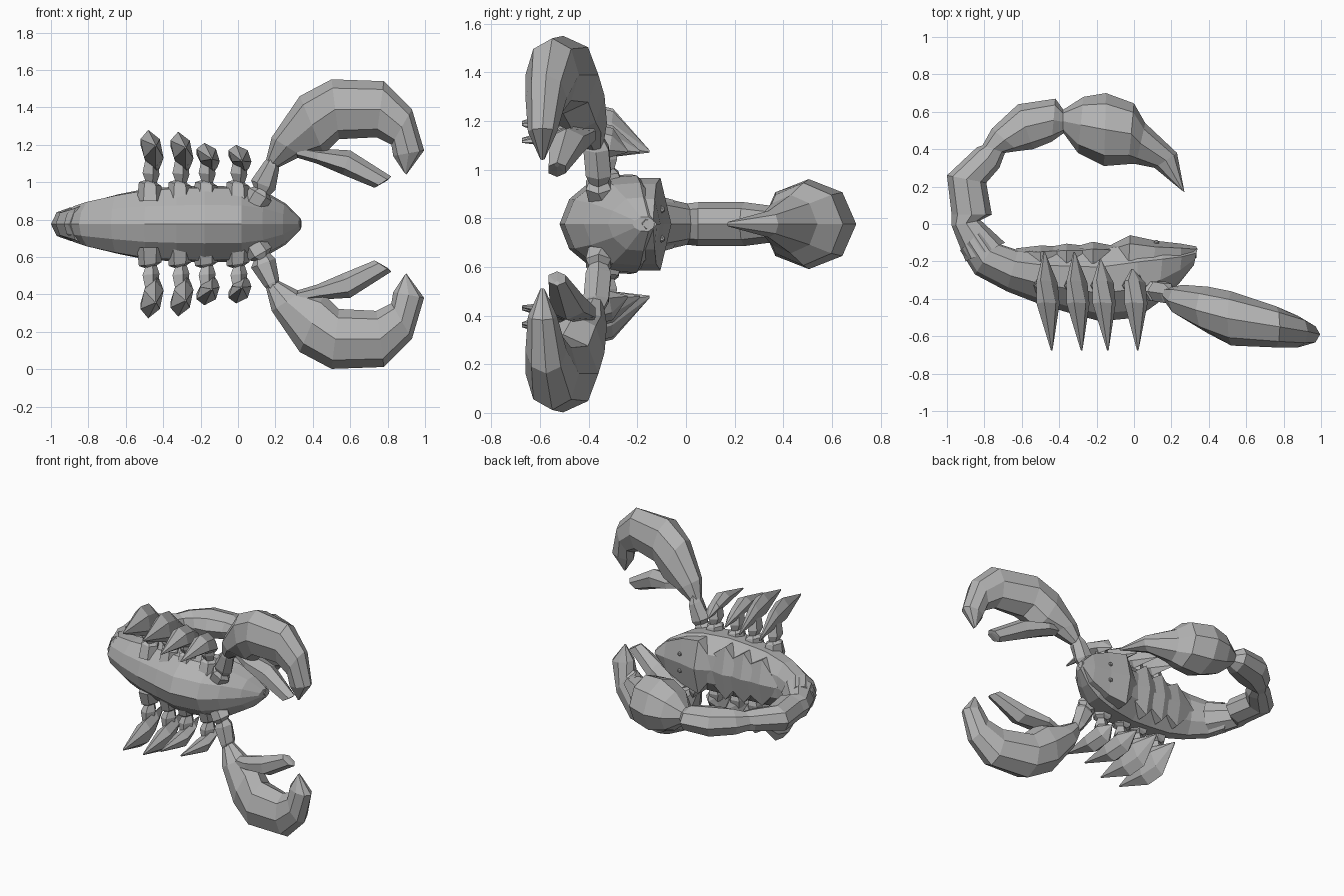
import bpy, bmesh, math
from mathutils import Vector

MID = 0.776                      # height of the animal's symmetry plane
shell = bpy.data.materials.new("grey shell")
shell.diffuse_color = (0.45, 0.45, 0.45, 1)


def finish(name, bm):
    bmesh.ops.remove_doubles(bm, verts=bm.verts, dist=0.0005)
    bmesh.ops.recalc_face_normals(bm, faces=bm.faces)
    me = bpy.data.meshes.new(name)
    bm.to_mesh(me)
    bm.free()
    me.materials.append(shell)
    ob = bpy.data.objects.new(name, me)
    bpy.context.collection.objects.link(ob)
    return ob


def loft(name, rings, side, sides=8, profile=None):
    """Skin rings given as (edge point, opposite edge point, half thickness along side)."""
    profile = profile or [(math.cos(2 * math.pi * i / sides), math.sin(2 * math.pi * i / sides))
                          for i in range(sides)]
    bm = bmesh.new()
    loops = []
    for p, q, h in rings:
        p, q = Vector(p), Vector(q)
        c, d = (p + q) / 2, (q - p) / 2
        loops.append([bm.verts.new(c + d * u + Vector(side) * h * v) for u, v in profile])
    n = len(profile)
    for a, b in zip(loops, loops[1:]):
        for i in range(n):
            j = (i + 1) % n
            bm.faces.new((a[i], a[j], b[j], b[i]))
    bm.faces.new(loops[0])
    bm.faces.new(loops[-1])
    return finish(name, bm)


def flat(rings):
    """Rings outlined in the x-y plane, thickened across the symmetry plane."""
    return [((a, b, MID), (c, d, MID), h) for a, b, c, d, h in rings]


Z, Y = (0, 0, 1), (0, 1, 0)

# Body: belly edge, back edge, half width
body_profile = [(1, 0), (.92, .5), (.45, 1), (-.25, .95), (-.8, .5), (-1, 0),
                (-.8, -.5), (-.25, -.95), (.45, -1), (.92, -.5)]
loft("body", flat([
    (-.93, -.14, -.80, -.02, .10), (-.85, -.27, -.74, -.10, .125), (-.68, -.36, -.62, -.14, .16),
    (-.50, -.43, -.48, -.14, .19), (-.33, -.48, -.33, -.13, .20), (-.18, -.52, -.18, -.12, .205),
    (.02, -.50, .02, -.09, .20), (.13, -.42, .16, -.10, .17), (.24, -.32, .26, -.12, .11),
    (.32, -.22, .34, -.13, .03)]), Z, profile=body_profile)

# Head shield and overlapping back plates
loft("head_shield", flat([
    (-.12, -.21, -.12, -.11, .06), (-.03, -.24, -.02, -.06, .22), (.10, -.22, .12, -.09, .19),
    (.25, -.2, .25, -.105, .12), (.335, -.18, .335, -.12, .02)]), Z, 6)
for i, x in enumerate((-.50, -.36, -.22)):
    loft(f"back_plate_{i + 1}", flat([
        (x - .13, -.2, x - .13, -.13, .02), (x, -.25, x, -.115 + .01 * i, .19 + .015 * i),
        (x + .13, -.2, x + .13, -.12, .10)]), Z, 6)

# Tail: outer edge, inner edge, half width
loft("tail", flat([
    (-.90, -.20, -.69, -.10, .12), (-.975, -.01, -.82, .02, .085), (-.975, .05, -.76, .05, .09),
    (-1.0, .26, -.79, .22, .09), (-.84, .41, -.72, .30, .075), (-.81, .42, -.69, .38, .07),
    (-.76, .51, -.62, .39, .09), (-.62, .64, -.54, .40, .10), (-.42, .67, -.44, .44, .085),
    (-.37, .60, -.37, .49, .05)]), Z, 8)
loft("stinger", flat([
    (-.38, .61, -.38, .49, .055), (-.27, .68, -.30, .38, .14), (-.15, .70, -.16, .31, .185),
    (0, .645, -.03, .32, .17), (.06, .54, .01, .32, .12), (.23, .38, .11, .30, .055),
    (.27, .17, .255, .18, .01)]), Z, 8)

for s, tag in ((1, "upper"), (-1, "lower")):
    def P(x, y, z):
        return (x, y, MID + s * (z - MID))

    def limb(name, rings, sides=6):
        """Rings outlined in the x-z plane: edge, edge, y centre, half depth."""
        loft(f"{tag}_{name}", [(P(a, y, b), P(c, y, d), h)
                               for a, b, c, d, y, h in rings], Y, sides)

    # Arm
    limb("shoulder", [(.02, .90, .15, .86, -.34, .07), (.06, .97, .18, .90, -.36, .06),
                      (.11, .98, .16, .95, -.36, .04)])
    limb("forearm", [(.09, .96, .16, .92, -.36, .035), (.07, 1.01, .20, .96, -.36, .06),
                     (.14, 1.11, .22, 1.07, -.37, .06), (.18, 1.15, .21, 1.13, -.38, .04)])
    # Claw with its hooked finger
    limb("claw", [(.15, 1.12, .22, 1.08, -.38, .04), (.18, 1.24, .34, 1.14, -.41, .085),
                  (.33, 1.46, .46, 1.15, -.46, .125), (.50, 1.55, .54, 1.23, -.505, .145),
                  (.78, 1.54, .74, 1.24, -.55, .11), (.93, 1.39, .82, 1.20, -.575, .085),
                  (.995, 1.17, .83, 1.14, -.59, .06), (.90, 1.04, .89, 1.05, -.59, .01)], 8)
    limb("thumb", [(.30, 1.20, .32, 1.13, -.43, .05), (.43, 1.18, .42, 1.10, -.45, .09),
                   (.60, 1.17, .56, 1.04, -.49, .08), (.82, 1.03, .73, .97, -.53, .04),
                   (.82, 1.03, .80, 1.01, -.53, .01)], 6)

    # Four legs: short hip and knee, then a long pointed blade running along y
    for i, (x, top, back, tip) in enumerate(((-.47, 1.28, -.15, -.44), (-.31, 1.27, -.15, -.28),
                                             (-.17, 1.21, -.19, -.14), (0, 1.20, -.24, .02))):
        limb(f"hip_{i + 1}", [(x - .07, .90, x + .07, .90, -.33, .09),
                              (x - .06, 1.0, x + .06, .98, -.33, .06),
                              (x - .03, 1.01, x + .03, 1.0, -.33, .04)], 6)
        limb(f"knee_{i + 1}", [(x - .02, .98, x + .03, .98, -.33, .03),
                               (x - .05, 1.05, x + .05, 1.04, -.34, .06),
                               (x - .03, 1.13, x + .04, 1.13, -.35, .05)], 5)
        zc = top - .07
        loft(f"{tag}_blade_{i + 1}", [
            (P(x - .01, back, 1.07), P(x - .01, back, 1.08), .005),
            (P(x + .04, -.32, 1.05), P(x - .03, -.30, top - .03), .045),
            (P(x + .03, -.43, 1.08), P(x - .01, -.42, top), .06),
            (P(tip, -.675, zc - .02), P(tip, -.675, zc - .01), .005)], (1, 0, 0), 6)

    # Eye
    bm = bmesh.new()
    bmesh.ops.create_icosphere(bm, subdivisions=1, radius=.016)
    bmesh.ops.translate(bm, verts=bm.verts, vec=P(.12, -.10, MID + .06))
    finish(f"{tag}_eye", bm)
